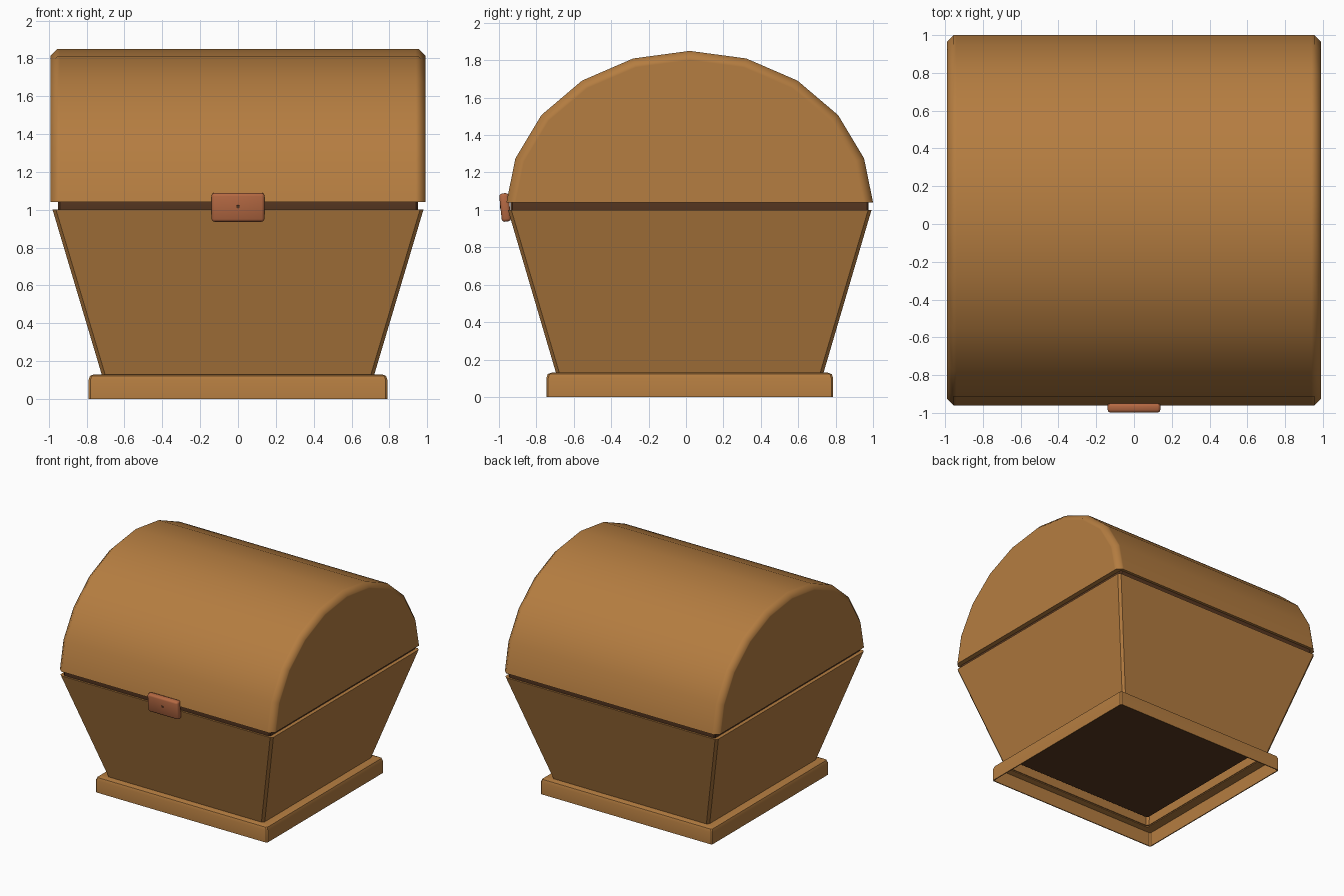
import bpy, bmesh, math
from mathutils import Matrix, Vector

old = bpy.data.objects.get("Cube")
if old:
    bpy.data.objects.remove(old, do_unlink=True)

CY = 0.02  # depth offset of the chest, which leaves room for the clasp


def material(name, rgb):
    m = bpy.data.materials.new(name)
    m.use_nodes = True
    m.diffuse_color = (*rgb, 1)
    m.node_tree.nodes["Principled BSDF"].inputs["Base Color"].default_value = (*rgb, 1)
    return m


wood = material("warm brown wood", (0.46, 0.205, 0.052))
dark = material("dark brown lining", (0.095, 0.038, 0.015))
copper = material("copper red metal", (0.46, 0.14, 0.055))


def finish(name, bm, mat, angle=35):
    bmesh.ops.recalc_face_normals(bm, faces=bm.faces)
    mesh = bpy.data.meshes.new(name)
    bm.to_mesh(mesh)
    bm.free()
    mesh.materials.append(mat)
    ob = bpy.data.objects.new(name, mesh)
    bpy.context.collection.objects.link(ob)
    bpy.ops.object.select_all(action='DESELECT')
    ob.select_set(True)
    bpy.context.view_layer.objects.active = ob
    bpy.ops.object.shade_smooth_by_angle(angle=math.radians(angle))


def rect_loft(name, rings, mat, chamfer, hollow=True):
    """Loft chamfered rectangles (half width, half depth, height) into a hollow ring or a capped solid."""
    bm = bmesh.new()
    loops = []
    for hx, hy, z in rings:
        loop = []
        for sx, sy in ((1, 1), (-1, 1), (-1, -1), (1, -1)):
            corner = [(hx, hy - chamfer), (hx - chamfer, hy)]
            if sx * sy < 0:
                corner.reverse()
            loop += [bm.verts.new((sx * x, CY + sy * y, z)) for x, y in corner]
        loops.append(loop)
    pairs = list(zip(loops, loops[1:]))
    if hollow:
        pairs.append((loops[-1], loops[0]))
    else:
        bm.faces.new(loops[0])
        bm.faces.new(loops[-1])
    for a, b in pairs:
        for i in range(len(a)):
            j = (i + 1) % len(a)
            bm.faces.new((a[i], a[j], b[j], b[i]))
    finish(name, bm, mat)


# Plinth: thin shell with a rounded upper edge, open underneath
rect_loft("base_frame", [(0.79, 0.767, 0), (0.79, 0.767, 0.10), (0.782, 0.759, 0.122),
                         (0.76, 0.737, 0.13), (0.715, 0.712, 0.13), (0.715, 0.712, 0.122),
                         (0.782, 0.759, 0.115), (0.782, 0.759, 0)], wood, 0.01)

# Flared body shell
rect_loft("body", [(0.72, 0.715, 0.128), (0.98, 0.972, 1.0), (0.94, 0.935, 1.0),
                   (0.73, 0.725, 0.21), (0.708, 0.703, 0.128)], wood, 0.018)

# Dark lining: its floor closes the body and its lip shows under the lid
rect_loft("lining", [(0.70, 0.695, 0.195), (0.94, 0.945, 0.96), (0.95, 0.957, 0.99),
                     (0.95, 0.957, 1.045)], dark, 0.01, hollow=False)

# Barrel lid: half ellipse along x, with soft chamfered rims held by support loops
bm = bmesh.new()
SIDES = 10
half = [(0.94, 0), (0.955, 0), (0.99, 0.035), (0.99, 0.05)]
sections = []
for x, inset in [(-x, inset) for x, inset in reversed(half)] + half:
    row = []
    for i in range(SIDES + 1):
        t = math.pi * i / SIDES
        row.append(bm.verts.new((x, CY + (0.98 - inset) * math.cos(t),
                                 max(1.04, 1.018 + (0.832 - inset) * math.sin(t)))))
    sections.append(row)
for a, b in zip(sections, sections[1:]):
    for i in range(SIDES):
        bm.faces.new((a[i], a[i + 1], b[i + 1], b[i]))
bm.faces.new(sections[0])
bm.faces.new(sections[-1])
# underside: one flat face around the open lower edge
bmesh.ops.holes_fill(bm, edges=[e for e in bm.edges if e.is_boundary], sides=0)
finish("lid", bm, wood, 50)

# Clasp: bevelled plate tipped slightly forward at the top
tilt = Matrix.Translation((0, -0.967, 1.013)) @ Matrix.Rotation(math.radians(6), 4, 'X')
bm = bmesh.new()
bmesh.ops.create_cube(bm, size=1, matrix=Matrix.Diagonal((0.28, 0.05, 0.152, 1)))
bmesh.ops.bevel(bm, geom=bm.edges[:], offset=0.015, segments=2, affect='EDGES', profile=0.5)
bmesh.ops.transform(bm, matrix=tilt, verts=bm.verts)
finish("clasp", bm, copper, 50)

# Keyhole
bm = bmesh.new()
bmesh.ops.create_cone(bm, cap_ends=True, segments=8, radius1=0.009, radius2=0.009, depth=0.004,
                      matrix=tilt @ Matrix.Translation(Vector((0, -0.025, 0.005)))
                      @ Matrix.Rotation(math.pi / 2, 4, 'X'))
finish("keyhole", bm, dark)
